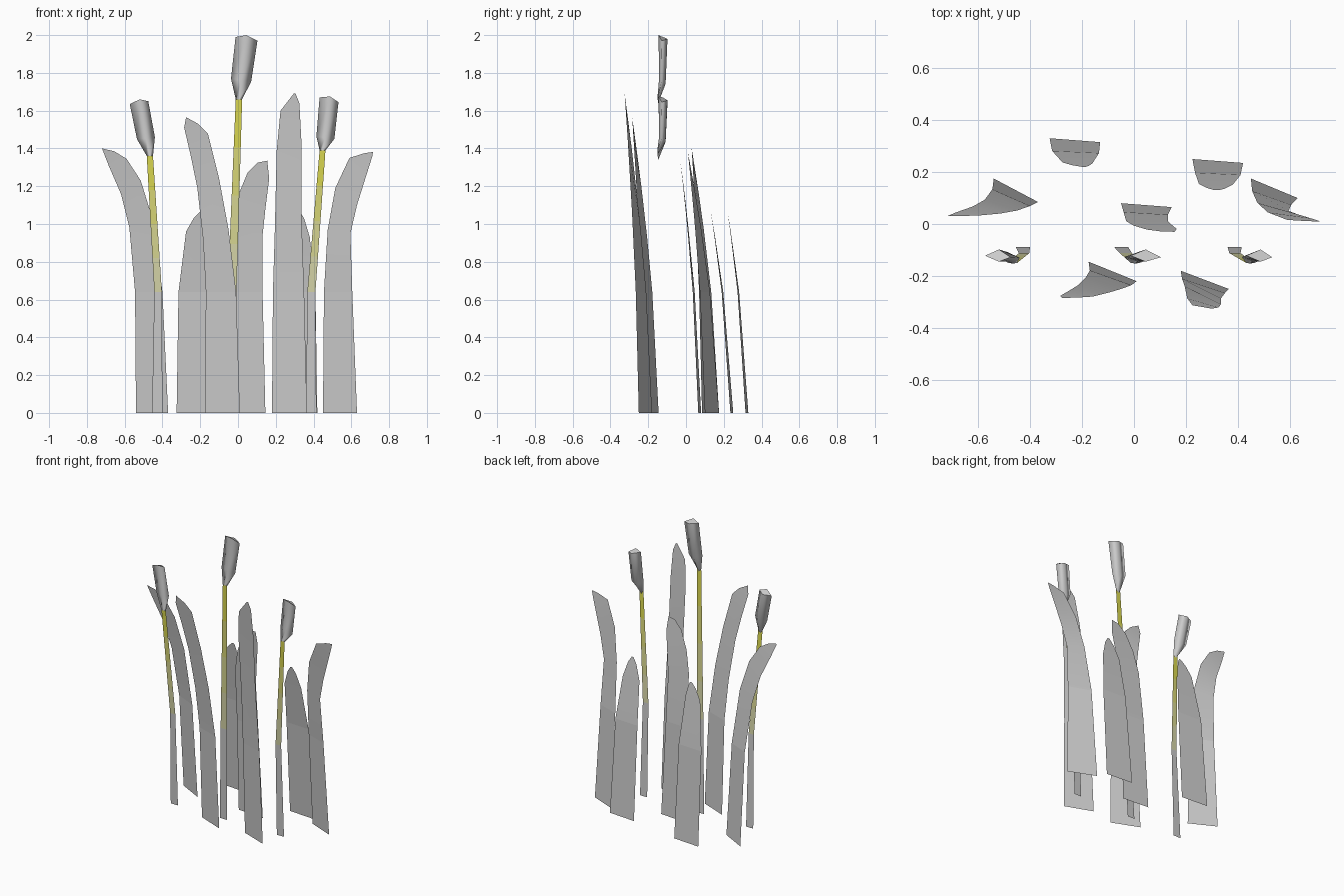
import bpy

if "Cube" in bpy.data.objects:
    bpy.data.objects.remove(bpy.data.objects["Cube"])

SPLIT = 0.64  # height where the lower sheath meets the upper blade


def make_mesh(name, verts, faces, smooth=True):
    me = bpy.data.meshes.new(name)
    me.from_pydata(verts, [], faces)
    me.update()
    ob = bpy.data.objects.new(name, me)
    bpy.context.collection.objects.link(ob)
    if smooth:
        me.polygons.foreach_set("use_smooth", [True] * len(me.polygons))
    return ob


def ribbon(name, rows, flip=False):
    """Sheet through rows of (left point, right point)."""
    verts = [p for row in rows for p in row]
    faces = []
    for i in range(len(rows) - 1):
        f = (2 * i, 2 * i + 1, 2 * i + 3, 2 * i + 2)
        faces.append(f[::-1] if flip else f)
    return make_mesh(name, verts, faces)


def leaf(name, y_left, y_right, y_tip, rows):
    """rows: (left x, left z, right x, right z); the blade leans towards y_tip."""
    top = max(max(r[1], r[3]) for r in rows)

    def pt(x, z, y0):
        return (x, y0 + (y_tip - y0) * (z / top) ** 1.6, z)
    pts = [(pt(xl, zl, y_left), pt(xr, zr, y_right)) for xl, zl, xr, zr in rows]
    ribbon(name + "_base", pts[:2], flip=True)
    ribbon(name + "_blade", pts[1:])


# Leaves
leaf("left_leaf", .175, .085, .03, [
    (-.54, 0, -.37, 0), (-.545, SPLIT, -.40, SPLIT), (-.575, .98, -.45, 1.02),
    (-.62, 1.16, -.515, 1.23), (-.685, 1.31, -.59, 1.345), (-.72, 1.40, -.655, 1.385)])
leaf("back_left_leaf", .33, .315, .22, [
    (-.325, 0, -.13, 0), (-.315, SPLIT, -.135, SPLIT), (-.275, .96, -.16, .97),
    (-.235, 1.03, -.175, 1.04), (-.20, 1.065, -.185, 1.065)])
leaf("front_left_leaf", -.145, -.22, -.285, [
    (-.175, 0, .01, 0), (-.17, SPLIT, -.01, SPLIT), (-.185, .92, -.05, .97),
    (-.215, 1.19, -.10, 1.24), (-.25, 1.36, -.16, 1.48), (-.285, 1.51, -.21, 1.53),
    (-.275, 1.565, -.265, 1.56)])
leaf("middle_leaf", .08, .065, -.03, [
    (-.05, 0, .145, 0), (-.04, SPLIT, .13, SPLIT), (-.03, 1.0, .13, .94),
    (0, 1.15, .145, 1.08), (.05, 1.27, .165, 1.24), (.105, 1.325, .155, 1.335)])
leaf("back_right_leaf", .25, .235, .13, [
    (.225, 0, .42, 0), (.235, SPLIT, .41, SPLIT), (.25, .93, .38, .93),
    (.285, 1.03, .35, 1.03), (.312, 1.07, .325, 1.07)])
leaf("right_leaf", .175, .10, .01, [
    (.45, 0, .63, 0), (.455, SPLIT, .605, SPLIT), (.475, .97, .595, .95),
    (.515, 1.19, .63, 1.10), (.59, 1.35, .68, 1.26), (.67, 1.375, .71, 1.355),
    (.705, 1.38, .715, 1.38)])
leaf("front_right_leaf", -.18, -.25, -.325, [
    (.18, 0, .365, 0), (.185, SPLIT, .35, SPLIT), (.195, .97, .335, 1.07),
    (.205, 1.39, .335, 1.45), (.225, 1.60, .325, 1.64), (.295, 1.69, .305, 1.69)])

# Stem colours fade from pale to yellow-olive
BANDS = 4
stem_mats = []
for i in range(BANDS):
    t = (i + 0.5) / BANDS
    m = bpy.data.materials.new("stem_%d" % i)
    m.diffuse_color = (0.68 + .04 * t, 0.68 + .02 * t, 0.45 - .42 * t, 1)
    m.use_nodes = True
    m.node_tree.nodes["Principled BSDF"].inputs["Base Color"].default_value = m.diffuse_color
    stem_mats.append(m)


def flower(name, base, mid, neck, z_neck, belly, top):
    """base/mid/neck: (left x, right x) of the stem; belly/top: bud corners (x, z)."""
    def row(xs, y, z):
        return ((xs[0], y, z), (xs[1], y, z))
    y_mid = -.112
    ribbon(name + "_stem_base", [row(base, -.088, 0), row(mid, y_mid, SPLIT)], flip=True)
    rows = []
    for i in range(BANDS + 1):
        t = i / BANDS
        xs = [a + (b - a) * t for a, b in zip(mid, neck)]
        rows.append(row(xs, y_mid + (-.15 - y_mid) * t, SPLIT + (z_neck - SPLIT) * t))
    stem = ribbon(name + "_stem", rows)
    for i, m in enumerate(stem_mats):
        stem.data.materials.append(m)
        stem.data.polygons[i].material_index = i

    # four-sided bud: rings run left, front, right, back
    def ring(l, f, r, ys):
        return [(l[0], ys[0], l[1]), (f[0], ys[1], f[1]), (r[0], ys[2], r[1]),
                (f[0], ys[3], f[1] - .02)]
    nx = sum(neck) / 2
    verts = ring((neck[0], z_neck), (nx, z_neck), (neck[1], z_neck),
                 (-.15, -.152, -.15, -.147))
    bm = ((belly[0][0] + belly[1][0]) / 2, (belly[0][1] + belly[1][1]) / 2)
    verts += ring(belly[0], bm, belly[1], (-.127, -.143, -.13, -.108))
    verts += ring(*top, (-.122, -.145, -.128, -.098))
    faces = [(r + i, r + (i + 1) % 4, r + 4 + (i + 1) % 4, r + 4 + i)
             for r in (0, 4) for i in range(4)]
    bud = make_mesh(name + "_bud", verts, faces + [(8, 9, 10, 11)])
    bud.data.polygons[8].use_smooth = False


# Flower stalks with buds
flower("left_flower", (-.455, -.40), (-.443, -.403), (-.483, -.450), 1.36,
       ((-.535, 1.45), (-.44, 1.46)), ((-.573, 1.635), (-.52, 1.66), (-.475, 1.65)))
flower("middle_flower", (-.077, -.023), (-.055, -.008), (-.012, .022), 1.66,
       ((-.037, 1.77), (.07, 1.755)), ((-.013, 1.99), (.045, 2.0), (.103, 1.97)))
flower("right_flower", (.36, .415), (.367, .41), (.432, .463), 1.39,
       ((.415, 1.465), (.51, 1.45)), ((.432, 1.67), (.487, 1.675), (.532, 1.645)))
